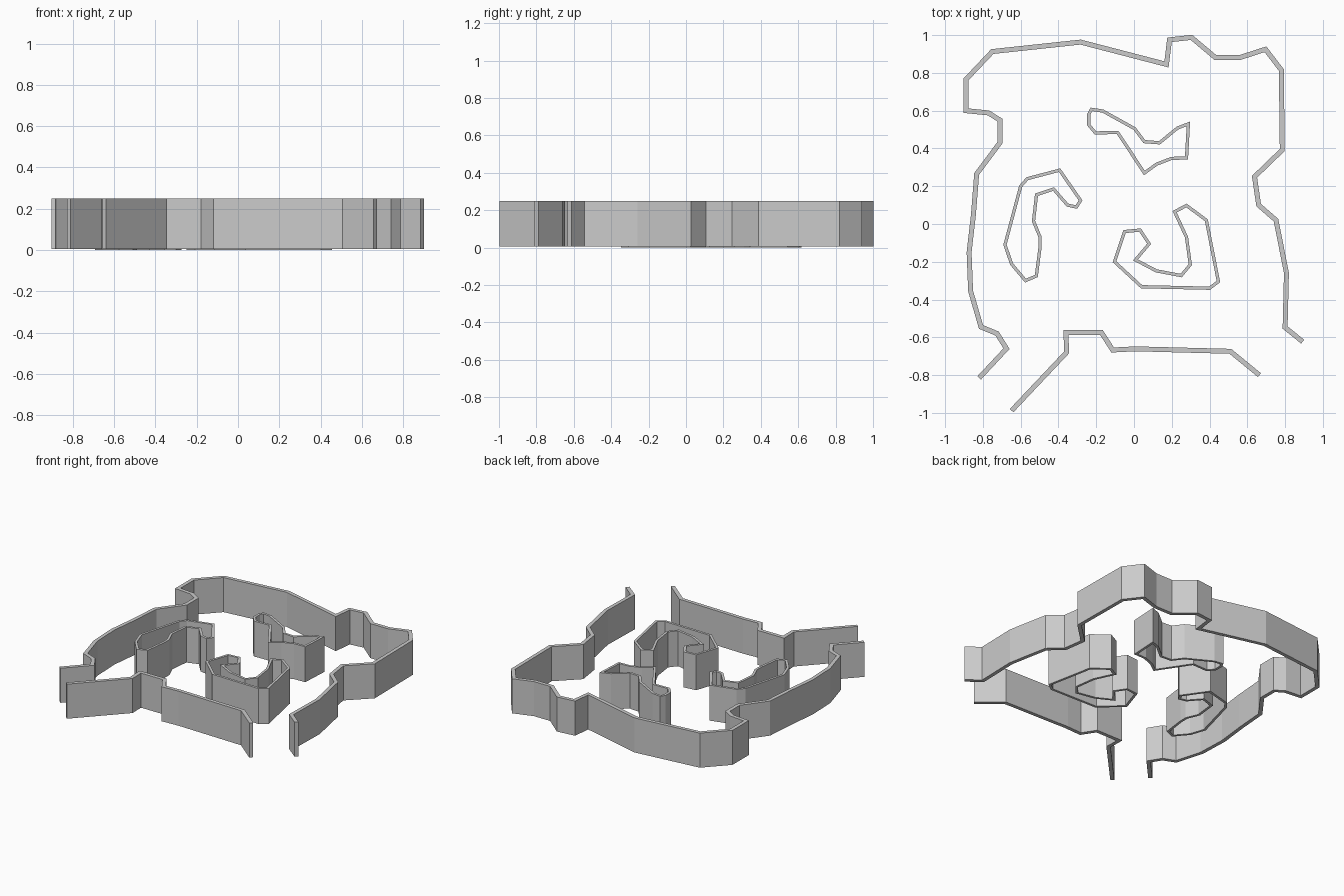
import bpy
from mathutils import Vector

if "Cube" in bpy.data.objects:
    bpy.data.objects.remove(bpy.data.objects["Cube"])


def wall(name, path, thick, z0, z1, closed=False):
    """Sweep a thin upright wall along a plan path, with mitred corners."""
    pts = [Vector(p) for p in path]
    n = len(pts)
    verts, faces = [], []
    for i, p in enumerate(pts):
        before = pts[i - 1] if (closed or i > 0) else None
        after = pts[(i + 1) % n] if (closed or i < n - 1) else None
        d0 = (p - before).normalized() if before else None
        d1 = (after - p).normalized() if after else None
        d0, d1 = d0 or d1, d1 or d0
        n0, n1 = Vector((-d0.y, d0.x)), Vector((-d1.y, d1.x))
        m = (n0 + n1).normalized()
        off = m * (thick / 2 / max(m.dot(n1), 0.35))
        for q, z in ((p + off, z0), (p - off, z0), (p - off, z1), (p + off, z1)):
            verts.append((q.x, q.y, z))
    for i in range(n if closed else n - 1):
        a, b = 4 * i, 4 * ((i + 1) % n)
        for k in range(4):
            j = (k + 1) % 4
            faces.append((a + k, a + j, b + j, b + k))
    if not closed:
        e = 4 * (n - 1)
        faces += [(3, 2, 1, 0), (e, e + 1, e + 2, e + 3)]
    mesh = bpy.data.meshes.new(name)
    mesh.from_pydata(verts, [], [f[::-1] for f in faces])
    obj = bpy.data.objects.new(name, mesh)
    bpy.context.collection.objects.link(obj)
    # consistent outward normals
    import bmesh
    bm = bmesh.new()
    bm.from_mesh(mesh)
    bmesh.ops.recalc_face_normals(bm, faces=bm.faces)
    bm.to_mesh(mesh)
    bm.free()
    return obj


# Long outer wall, left entrance round the back to the right entrance
left_side = [(-.82, -.815), (-.675, -.66), (-.725, -.58), (-.81, -.545),
             (-.865, -.355), (-.873, -.15), (-.85, .05), (-.833, .265),
             (-.71, .43), (-.71, .55), (-.77, .588), (-.89, .6), (-.89, .765)]
back_side = [(-.75, .913), (-.283, .963), (.172, .845), (.188, .975),
             (.304, .988), (.43, .882), (.563, .882), (.696, .925)]
right_side = [(.78, .815), (.785, .392), (.638, .25), (.66, .1),
              (.752, .02), (.807, -.26), (.80, -.548), (.893, -.623)]
wall("outer_wall", left_side + back_side + right_side, .026, .006, .25)

# Front wall between the two entrances
wall("front_wall", [(-.648, -.988), (-.357, -.68), (-.36, -.575), (-.172, -.575),
                    (-.113, -.667), (.008, -.661), (.51, -.674), (.664, -.8)],
     .026, .006, .25)

# Three closed inner islands
wall("back_island", [(-.24, .58), (-.225, .607), (-.165, .598), (.003, .505),
                     (.055, .436), (.135, .43), (.23, .508), (.288, .53),
                     (.278, .35), (.198, .347), (.12, .317), (.055, .27),
                     (-.087, .485), (-.204, .482), (-.24, .525)],
     .017, 0, .25, True)
wall("left_island", [(-.394, .285), (-.283, .125), (-.305, .09), (-.352, .1),
                     (-.426, .185), (-.516, .155), (-.532, .015), (-.497, -.07),
                     (-.497, -.12), (-.517, -.275), (-.574, -.3), (-.648, -.212),
                     (-.683, -.11), (-.6, .2), (-.565, .24)],
     .017, 0, .25, True)
wall("right_island", [(.032, -.032), (-.05, -.04), (-.103, -.2), (.04, -.332),
                      (.40, -.34), (.447, -.305), (.383, .02), (.278, .098),
                      (.215, .065), (.278, -.07), (.298, -.215), (.25, -.273),
                      (.118, -.248), (.008, -.19), (.08, -.105)],
     .017, 0, .25, True)
